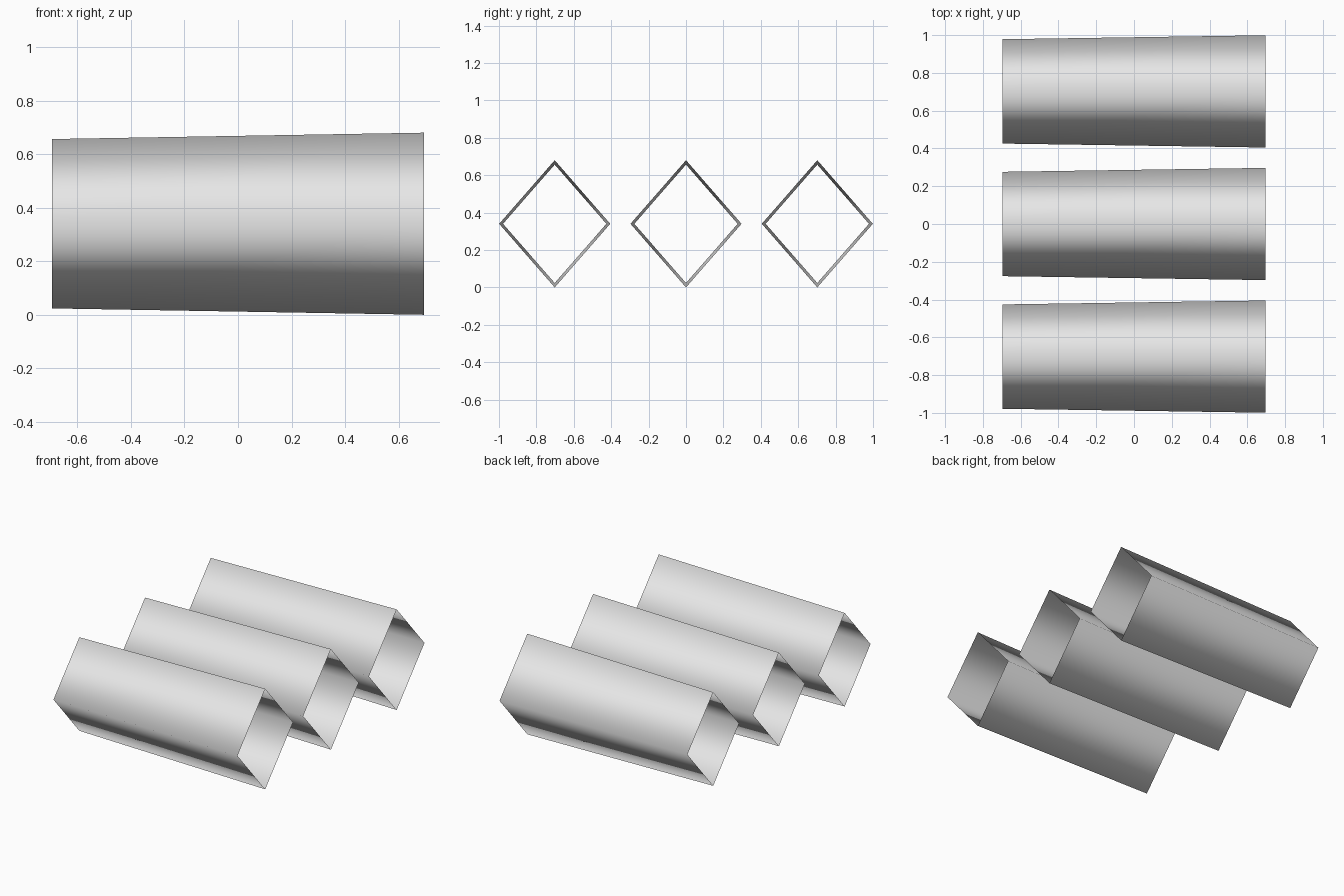
import bpy
import bmesh
from math import radians
from mathutils import Matrix

cube = bpy.data.objects.get("Cube")
if cube:
    bpy.data.objects.remove(cube, do_unlink=True)

# Plain grey finish
grey = bpy.data.materials.new("light_grey")
grey.use_nodes = True
colour = (0.8, 0.8, 0.8, 1)
grey.diffuse_color = colour
grey.node_tree.nodes["Principled BSDF"].inputs["Base Color"].default_value = colour

LENGTH = 1.39
HALF_HEIGHT = 0.34
HALF_WIDTH = 0.297
TAPER = 0.93       # size of the narrow end relative to the wide end
SPACING = 0.702


def diamond_tube(name, y):
    """Open four-sided tube along x, widening towards +x, smooth shaded."""
    bm = bmesh.new()
    bmesh.ops.create_cone(bm, cap_ends=False, segments=4,
                          radius1=TAPER, radius2=1, depth=LENGTH)
    bm.transform(Matrix.Diagonal((1, HALF_WIDTH, HALF_HEIGHT, 1))
                 @ Matrix.Rotation(radians(90), 4, "Y"))
    bmesh.ops.recalc_face_normals(bm, faces=bm.faces)
    for face in bm.faces:
        face.smooth = True
    mesh = bpy.data.meshes.new(name)
    bm.to_mesh(mesh)
    bm.free()
    mesh.materials.append(grey)
    tube = bpy.data.objects.new(name, mesh)
    tube.location = (0, y, HALF_HEIGHT)
    bpy.context.collection.objects.link(tube)


# Three parallel tubes from front to back
for name, row in (("front_tube", -1), ("middle_tube", 0), ("back_tube", 1)):
    diamond_tube(name, row * SPACING)
